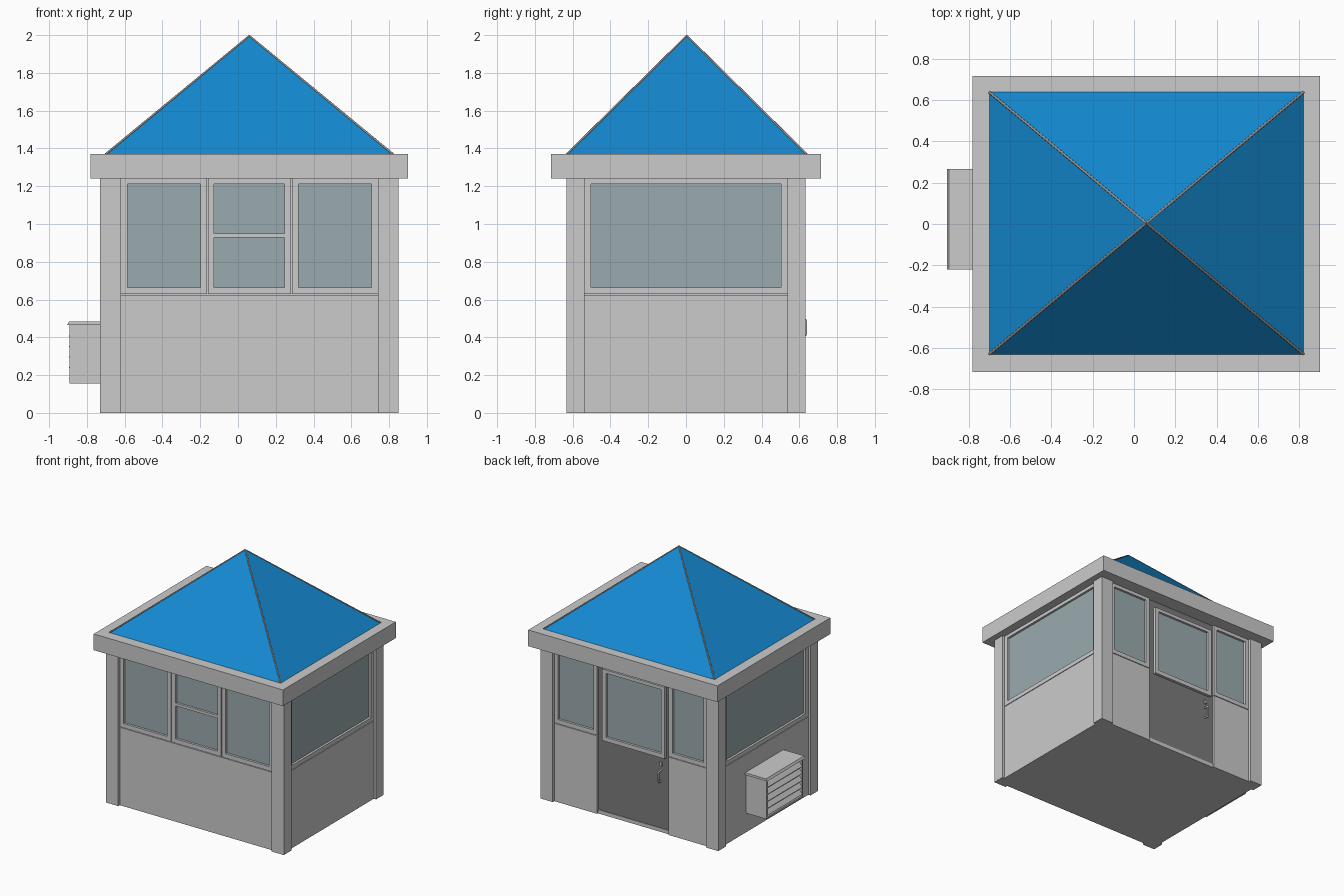
import bpy, bmesh
from mathutils import Matrix, Vector

if "Cube" in bpy.data.objects:
    bpy.data.objects.remove(bpy.data.objects["Cube"])

CX, HX, HY = 0.06, 0.79, 0.633      # body centre and half sizes
EAVE, SILL = 1.24, 0.63


def material(name, r, g, b):
    m = bpy.data.materials.new(name)
    m.diffuse_color = (r, g, b, 1)
    m.use_nodes = True
    m.node_tree.nodes["Principled BSDF"].inputs["Base Color"].default_value = m.diffuse_color
    return m


BLUE = material("roof_blue", 0.007, 0.25, 0.63)
GLASS = material("glass_grey", 0.33, 0.41, 0.43)
DARK = material("door_dark", 0.2, 0.2, 0.2)
TRIM = material("hip_trim", 0.3, 0.28, 0.27)


def boxes(name, items, mat=None):
    """One object from a list of (x0, x1, y0, y1, z0, z1) boxes."""
    bm = bmesh.new()
    for x0, x1, y0, y1, z0, z1 in items:
        m = Matrix.Translation(((x0 + x1) / 2, (y0 + y1) / 2, (z0 + z1) / 2))
        m = m @ Matrix.Diagonal((abs(x1 - x0), abs(y1 - y0), abs(z1 - z0), 1))
        bmesh.ops.create_cube(bm, size=1, matrix=m)
    me = bpy.data.meshes.new(name)
    bm.to_mesh(me)
    bm.free()
    ob = bpy.data.objects.new(name, me)
    bpy.context.collection.objects.link(ob)
    if mat:
        me.materials.append(mat)
    return ob


def tube(name, points, radius, mat=None):
    cu = bpy.data.curves.new(name, "CURVE")
    cu.dimensions = "3D"
    cu.bevel_depth = radius
    cu.bevel_resolution = 2
    cu.use_fill_caps = True
    sp = cu.splines.new("POLY")
    sp.points.add(len(points) - 1)
    for p, co in zip(sp.points, points):
        p.co = (*co, 1)
    ob = bpy.data.objects.new(name, cu)
    bpy.context.collection.objects.link(ob)
    if mat:
        cu.materials.append(mat)
    return ob


def on_side(side, u0, u1, z0, z1, d0, d1):
    """Box on a wall: u along the wall, d the depth behind the post faces."""
    if side in ("front", "back"):
        s = -1 if side == "front" else 1
        return (u0, u1, s * (HY - d1), s * (HY - d0), z0, z1)
    s = -1 if side == "left" else 1
    return (CX + s * (HX - d1), CX + s * (HX - d0), u0, u1, z0, z1)


def window(name, side, u0, u1, z0=SILL, z1=EAVE, w=0.034, rails=(), d=0.02):
    bars = [(u0, u0 + w, z0, z1), (u1 - w, u1, z0, z1),
            (u0 + w, u1 - w, z0, z0 + w), (u0 + w, u1 - w, z1 - w * 0.8, z1)]
    bars += [(u0 + w, u1 - w, r - 0.011, r + 0.011) for r in rails]
    boxes(name + "_frame", [on_side(side, *b, d, d + 0.04) for b in bars])
    boxes(name + "_glass", [on_side(side, u0 + w / 2, u1 - w / 2, z0 + w / 2, z1 - w / 2,
                                    d + 0.018, d + 0.03)], GLASS)


def wall(name, side, u0, u1):
    boxes(name, [on_side(side, u0, u1, 0, SILL - 0.005, 0.02, 0.07),
                 on_side(side, u0, u1, SILL - 0.005, EAVE, 0.062, 0.07)])


# Floor and corner posts
boxes("floor", [(CX - HX + 0.03, CX + HX - 0.03, -HY + 0.03, HY - 0.03, 0, 0.03)])
for nx, sx in (("left", -1), ("right", 1)):
    for ny, sy in (("front", -1), ("back", 1)):
        boxes(f"{ny}_{nx}_post", [(CX + sx * (HX - 0.11), CX + sx * HX,
                                   sy * (HY - 0.096), sy * HY, 0, EAVE)])

# Front wall with three windows
wall("front_wall", "front", -0.62, 0.74)
window("front_window_left", "front", -0.62, -0.165)
window("front_window_middle", "front", -0.16, 0.28, rails=(0.94,))
window("front_window_right", "front", 0.285, 0.74)

# Side walls, one wide window each
for side in ("left", "right"):
    wall(side + "_wall", side, -0.537, 0.537)
    window(side + "_window", side, -0.537, 0.537)

# Back wall with door between narrow windows
for name, u0, u1 in (("back_left", -0.62, -0.275), ("back_right", 0.36, 0.74)):
    wall(name + "_wall", "back", u0, u1)
    window(name + "_window", "back", u0, u1)
boxes("door", [on_side("back", -0.275, 0.36, 0, EAVE, 0.035, 0.07)], DARK)
window("door_window", "back", -0.245, 0.31, 0.605, 1.18, d=0.012)

# Door handle and lock
y = HY - 0.035
tube("door_handle", [(-0.2, y, 0.495), (-0.2, y + 0.03, 0.495), (-0.2, y + 0.037, 0.485),
                     (-0.2, y + 0.037, 0.42), (-0.2, y + 0.03, 0.408), (-0.2, y, 0.408)], 0.007)
boxes("door_lock", [(-0.21, -0.19, y - 0.01, y + 0.012, 0.53, 0.56)])

# Eave slab and pyramid roof
boxes("eave", [(CX - 0.84, CX + 0.84, -0.715, 0.715, EAVE, 1.37)])
base = [Vector((CX + sx * 0.76, 0.004 + sy * 0.634, 1.37))
        for sx, sy in ((-1, -1), (1, -1), (1, 1), (-1, 1))]
apex = Vector((CX, 0.004, 2.0))
bm = bmesh.new()
ring = [bm.verts.new(v) for v in base]
top = bm.verts.new(apex)
bm.faces.new(ring[::-1])
for i in range(4):
    bm.faces.new((ring[i], ring[(i + 1) % 4], top))
me = bpy.data.meshes.new("roof")
bm.to_mesh(me)
bm.free()
me.materials.append(BLUE)
bpy.context.collection.objects.link(bpy.data.objects.new("roof", me))
for i, v in enumerate(base):
    tube(f"roof_hip_{i + 1}", [v, apex - Vector((0, 0, 0.005))], 0.006, TRIM)

# Air conditioner: casing, lid and slanted louvres on the left wall
boxes("cooler_casing", [(-0.87, -0.70, -0.21, 0.255, 0.155, 0.465),
                        (-0.893, -0.87, -0.21, -0.195, 0.155, 0.465),
                        (-0.893, -0.87, 0.24, 0.255, 0.155, 0.465),
                        (-0.893, -0.87, -0.195, 0.24, 0.155, 0.17)])
lid = boxes("cooler_lid", [(-0.905, -0.70, -0.22, 0.265, 0.465, 0.483)])
for v in lid.data.vertices:
    if v.co.x < -0.8 and v.co.z > 0.47:
        v.co.x = -0.895
for i in range(5):
    slat = boxes(f"cooler_louvre_{i + 1}", [(-0.025, 0.025, -0.2175, 0.2175, -0.004, 0.004)])
    slat.location = (-0.877, 0.0225, 0.2 + i * 0.056)
    slat.rotation_euler.y = -0.9
